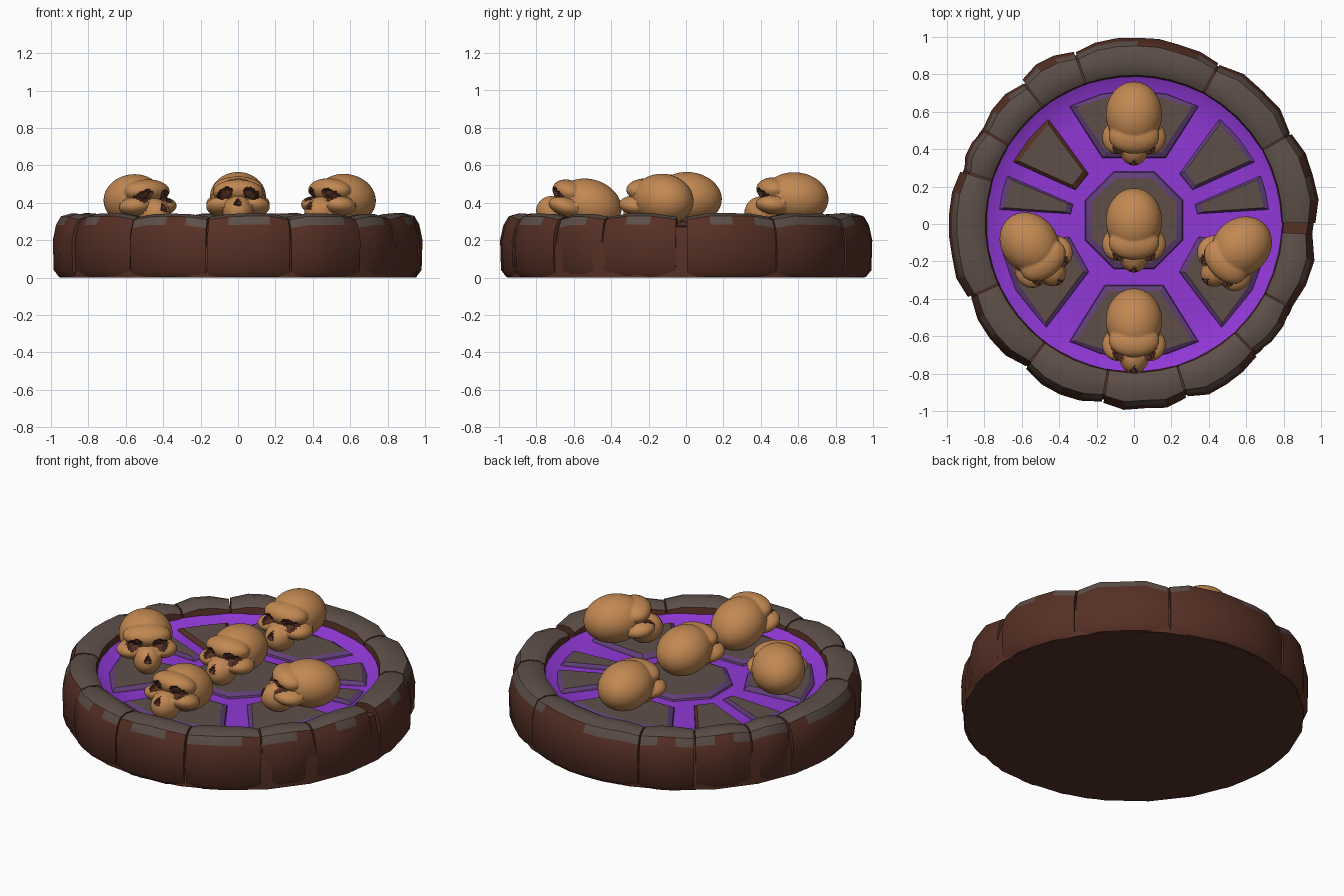
import bpy, bmesh, math, random
from mathutils import Vector

if "Cube" in bpy.data.objects:
    bpy.data.objects.remove(bpy.data.objects["Cube"])

random.seed(7)


def lin(c):
    c /= 255
    return c / 12.92 if c <= 0.04045 else ((c + 0.055) / 1.055) ** 2.4


def material(name, r, g, b):
    m = bpy.data.materials.new(name)
    m.diffuse_color = (lin(r), lin(g), lin(b), 1)
    m.use_nodes = True
    m.node_tree.nodes["Principled BSDF"].inputs["Base Color"].default_value = m.diffuse_color
    return m


BROWN = material("dark brown stone", 86, 48, 37)
GREY = material("grey stone", 94, 79, 73)
PURPLE = material("purple glow", 144, 56, 214)
TINT = material("purple tinted stone", 98, 62, 122)
BONE = material("bone tan", 194, 136, 82)


def finish(name, bm, mats, angle=35):
    bmesh.ops.recalc_face_normals(bm, faces=bm.faces)
    me = bpy.data.meshes.new(name)
    bm.to_mesh(me)
    bm.free()
    for m in mats:
        me.materials.append(m)
    me.shade_smooth()
    me.set_sharp_from_angle(angle=math.radians(angle))
    ob = bpy.data.objects.new(name, me)
    bpy.context.collection.objects.link(ob)
    return ob


def polar(r, deg, z):
    a = math.radians(deg)
    return Vector((r * math.cos(a), r * math.sin(a), z))


def lathe(name, profile, mat, n=24):
    bm = bmesh.new()
    rings = [[bm.verts.new(polar(r, 360 * i / n, z)) for i in range(n)] for r, z in profile]
    for a, b in zip(rings, rings[1:]):
        for i in range(n):
            j = (i + 1) % n
            bm.faces.new((a[i], a[j], b[j], b[i]))
    bm.faces.new(rings[0])
    bm.faces.new(rings[-1])
    return finish(name, bm, [mat])


# Solid base under the rim, and the glowing floor
lathe("base", [(0.955, 0), (0.96, 0.15), (0.93, 0.27), (0.80, 0.28), (0.78, 0.2)], BROWN)
lathe("glowing_floor", [(0.78, 0.19), (0.795, 0.28), (0.72, 0.243), (0.6, 0.24)], PURPLE)

# Rim stones: one cross-section swept along an arc, pinched at both ends
SECTION = [(0.775, 0.2), (0.795, 0.32), (0.83, 0.34), (0.90, 0.345), (0.955, 0.33),
           (0.982, 0.285), (1.0, 0.2), (0.995, 0.04), (0.965, 0.003), (0.8, 0.003)]


def rim_stone(name, a0, a1, size):
    bm = bmesh.new()
    steps = max(3, round((a1 - a0) / 7))
    rings = []
    for i in range(steps + 1):
        end = i in (0, steps)
        scale = size - (0.03 if end else random.uniform(0, 0.014))
        drop = 0.02 if end else random.uniform(0, 0.006)
        a = a0 + (a1 - a0) * i / steps
        ring = []
        for r, z in SECTION:
            rr = 0.8 + (r - 0.8) * (1 - (1 - scale) * 5) if r > 0.8 else r
            ring.append(bm.verts.new(polar(rr, a, z - (drop if z > 0.25 else 0))))
        rings.append(ring)
    n = len(SECTION)
    for k, (a, b) in enumerate(zip(rings, rings[1:])):
        drip = random.random()
        for i in range(n):
            j = (i + 1) % n
            f = bm.faces.new((a[i], a[j], b[j], b[i]))
            top = i in (1, 2, 3) or (i == 4 and drip > 0.3)
            f.material_index = 1 if top else 0
    for ring in (rings[0], rings[-1]):
        bm.faces.new(ring)
    return finish(name, bm, [BROWN, GREY], 40)


JOINTS = [0, 30, 62, 109, 128, 148, 163, 204, 233, 260, 287, 313, 332, 357]
SIZES = [1, 0.995, 1, 1.005, 0.985, 0.98, 1, 0.985, 0.995, 1, 0.995, 0.98, 0.985]
for k, size in enumerate(SIZES):
    rim_stone(f"rim_stone_{k + 1}", JOINTS[k] + 0.3, JOINTS[k + 1] - 0.3, size)


# Floor slabs: raised plates with tinted sloping edges
def slab(name, pts, inset, edge=TINT, top=GREY, height=0.264):
    bm = bmesh.new()
    mid = sum(pts, Vector()) / len(pts)
    rings = []
    for offset, z in ((0, 0.235), (0.008, 0.25), (inset, height)):
        ring = []
        for p in pts:
            d = (mid - p).normalized()
            q = p + d * offset
            ring.append(bm.verts.new((q.x, q.y, z)))
        rings.append(ring)
    n = len(pts)
    for a, b in zip(rings, rings[1:]):
        for i in range(n):
            j = (i + 1) % n
            bm.faces.new((a[i], a[j], b[j], b[i]))
    bm.faces.new(rings[-1]).material_index = 1
    finish(name, bm, [edge, top], 20)


def wedge(a0, a1, r0, r1):
    n = 5 if a1 - a0 > 45 else 3
    outer = [polar(r1, a0 + (a1 - a0) * i / (n - 1), 0) for i in range(n)]
    return outer + [polar(r0, a1 - 3, 0), polar(r0, a0 + 3, 0)]


slab("centre_slab", [polar(0.285, 22.5 + 45 * i, 0) + Vector((0, 0.02, 0)) for i in range(8)], 0.04)
slab("back_slab", wedge(61, 119, 0.39, 0.72), 0.04)
slab("front_slab", wedge(-119, -61, 0.36, 0.72), 0.04)
for side, flip in (("right", False), ("left", True)):
    for label, a0, a1, r0 in (("upper", 27, 51, 0.36), ("middle", 6, 21, 0.34), ("lower", -50, -8, 0.35)):
        if flip:
            a0, a1 = 180 - a1, 180 - a0
        worn = flip and label == "upper"
        slab(f"{side}_{label}_slab", wedge(a0, a1, r0, 0.73), 0.035, BROWN if worn else TINT)

# Skull: rays from the middle reach the outermost of several ellipsoids
BLOBS = [((0, 0.045, 0.02), (0.15, 0.175, 0.135)),      # cranium
         ((0, -0.075, 0.05), (0.135, 0.095, 0.065)),    # brow
         ((0.085, -0.075, -0.03), (0.085, 0.09, 0.05)),   # cheekbones
         ((-0.085, -0.075, -0.03), (0.085, 0.09, 0.05)),
         ((0, -0.12, -0.075), (0.08, 0.10, 0.085))]     # upper jaw
ORIGIN = Vector((0, -0.05, 0))


def reach(d):
    best = 0.05
    for c, r in BLOBS:
        o = Vector([(ORIGIN[i] - c[i]) / r[i] for i in range(3)])
        v = Vector([d[i] / r[i] for i in range(3)])
        b, q = o.dot(v), v.dot(v)
        disc = b * b - q * (o.dot(o) - 1)
        if disc > 0:
            best = max(best, (-b + math.sqrt(disc)) / q)
    return best


def hollow(p):
    """True inside the eye sockets and the nose opening."""
    if p.y > -0.06:
        return False
    x = abs(p.x)
    eye = ((x - 0.074) / 0.045) ** 2 + ((p.z - 0.018 + (x - 0.074) * 0.25) / 0.033) ** 2 < 1
    nose = -0.07 < p.z < -0.022 and x < 0.006 + (-0.022 - p.z) * 0.4
    return eye or nose


def skull(name, loc, pitch, yaw):
    bm = bmesh.new()
    bmesh.ops.create_icosphere(bm, subdivisions=5, radius=1)
    for v in bm.verts:
        d = v.co.normalized()
        v.co = ORIGIN + d * reach(d)
    for f in bm.faces:
        f.material_index = 1 if hollow(f.calc_center_median()) else 0
    for v in bm.verts:
        if all(f.material_index for f in v.link_faces):
            v.co.y += 0.02
    ob = finish(name, bm, [BONE, BROWN], 40)
    ob.location = loc
    ob.rotation_euler = (math.radians(-pitch), 0, math.radians(yaw))


skull("front_skull", (0, -0.565, 0.385), 18, 0)
skull("centre_skull", (0, -0.03, 0.415), 8, 0)
skull("back_skull", (0, 0.54, 0.412), 6, 0)
skull("left_skull", (-0.53, -0.14, 0.402), 6, 38)
skull("right_skull", (0.54, -0.155, 0.405), 8, -46)
